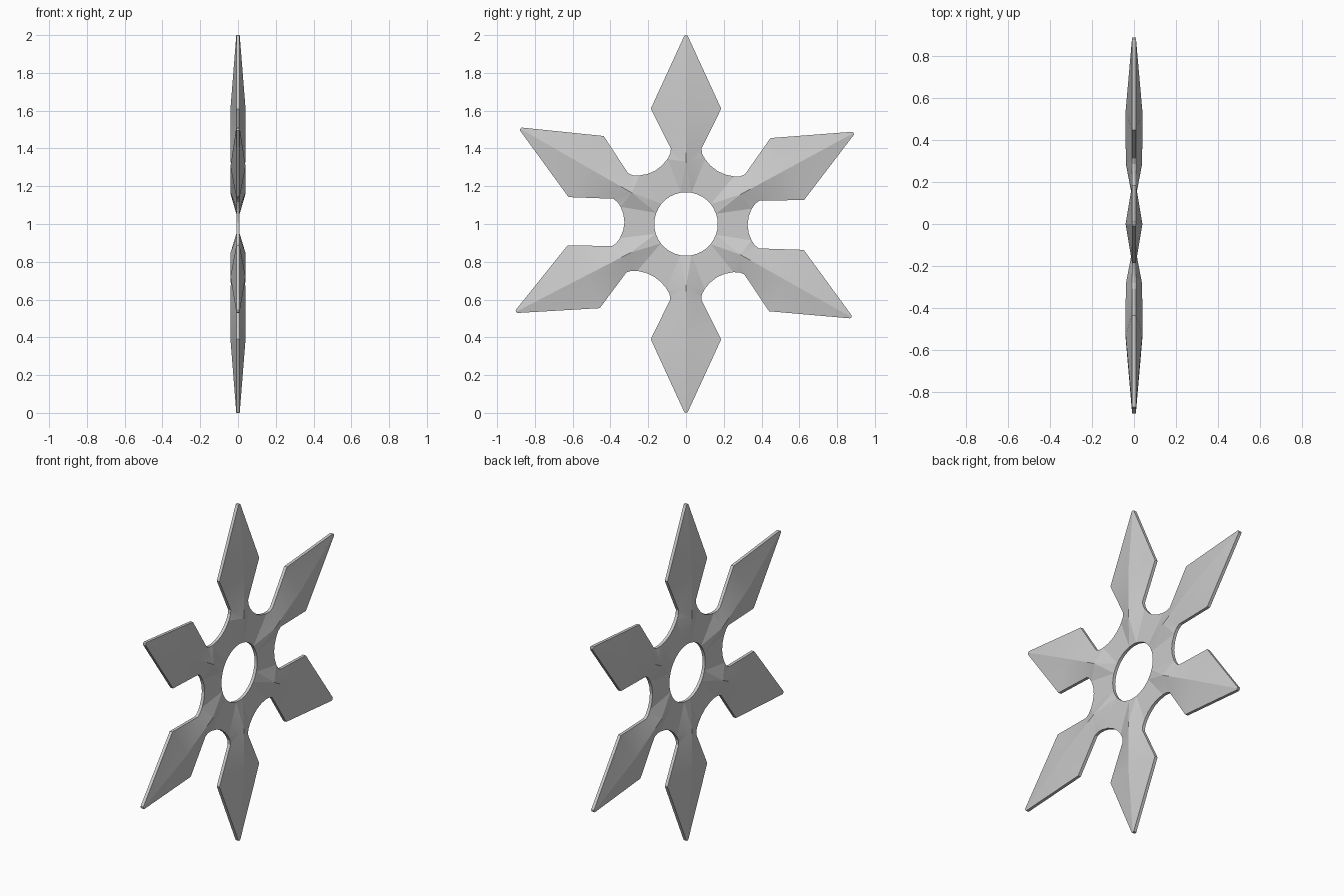
import bpy, bmesh
from math import radians, sin, cos

if "Cube" in bpy.data.objects:
    bpy.data.objects.remove(bpy.data.objects["Cube"])

EDGE = 0.009                      # half thickness along the cut edges
BLADES = [(28.5, 1.01), (90, 1.0), (150.1, 1.012),
          (207.3, 1.013), (270, 1.0), (330.6, 1.005)]   # angle, tip radius

bm = bmesh.new()


def vert(angle, r, x=EDGE):
    a = radians(angle)
    return bm.verts.new((x, r * cos(a), 1 + r * sin(a)))


# One face of the star: every blade is two mirrored halves about its ridge
for i, (ang, tip) in enumerate(BLADES):
    gaps = {1: ((BLADES[(i + 1) % 6][0] - ang) % 360) / 2,
            -1: ((ang - BLADES[i - 1][0]) % 360) / 2}
    for side, gap in gaps.items():
        def p(r, frac, x=EDGE):
            return vert(ang + side * frac * gap, r, x)

        # hole rim
        h0, h1, h2, h3 = [p(0.168, f) for f in (0, 0.33, 0.67, 1)]
        # ridge line
        r1, r2, r3 = p(0.33, 0, 0.039), p(0.61, 0, 0.04), p(tip, 0)
        # outline from tip to the bottom of the rounded gap
        t = vert(ang + side * 0.5, tip - 0.003)
        w = vert(ang + side * 17.0, 0.638)
        n, c, b, a, g = [p(r, f) for r, f in ((0.408, 0.377), (0.382, 0.42),
                         (0.358, 0.53), (0.335, 0.74), (0.326, 1))]
        for f in ((r3, t, w, r2), (r2, w, n), (r2, n, r1), (r1, n, c), (r1, c, b),
                  (r1, b, h1), (r1, h1, h0), (b, a, h2, h1), (a, g, h3, h2)):
            bm.faces.new(f if side == 1 else f[::-1])

bmesh.ops.remove_doubles(bm, verts=bm.verts[:], dist=0.0005)
bmesh.ops.recalc_face_normals(bm, faces=bm.faces[:])
if sum(f.normal.x for f in bm.faces) < 0:
    bmesh.ops.reverse_faces(bm, faces=bm.faces[:])

# Straight edge walls down to the middle plane, then mirror for the other face
border = [e for e in bm.edges if e.is_boundary]
for v in [v for v in bmesh.ops.extrude_edge_only(bm, edges=border)["geom"]
          if isinstance(v, bmesh.types.BMVert)]:
    v.co.x = 0
half = bmesh.ops.duplicate(bm, geom=bm.verts[:] + bm.edges[:] + bm.faces[:])["geom"]
for v in half:
    if isinstance(v, bmesh.types.BMVert):
        v.co.x = -v.co.x
bmesh.ops.remove_doubles(bm, verts=bm.verts[:], dist=0.0005)
bmesh.ops.recalc_face_normals(bm, faces=bm.faces[:])

mesh = bpy.data.meshes.new("throwing_star")
bm.to_mesh(mesh)
bm.free()
star = bpy.data.objects.new("throwing_star", mesh)
bpy.context.collection.objects.link(star)

# Soft hub, crisp ridges and edges
bpy.context.view_layer.objects.active = star
star.select_set(True)
bpy.ops.object.shade_smooth_by_angle(angle=radians(15))
